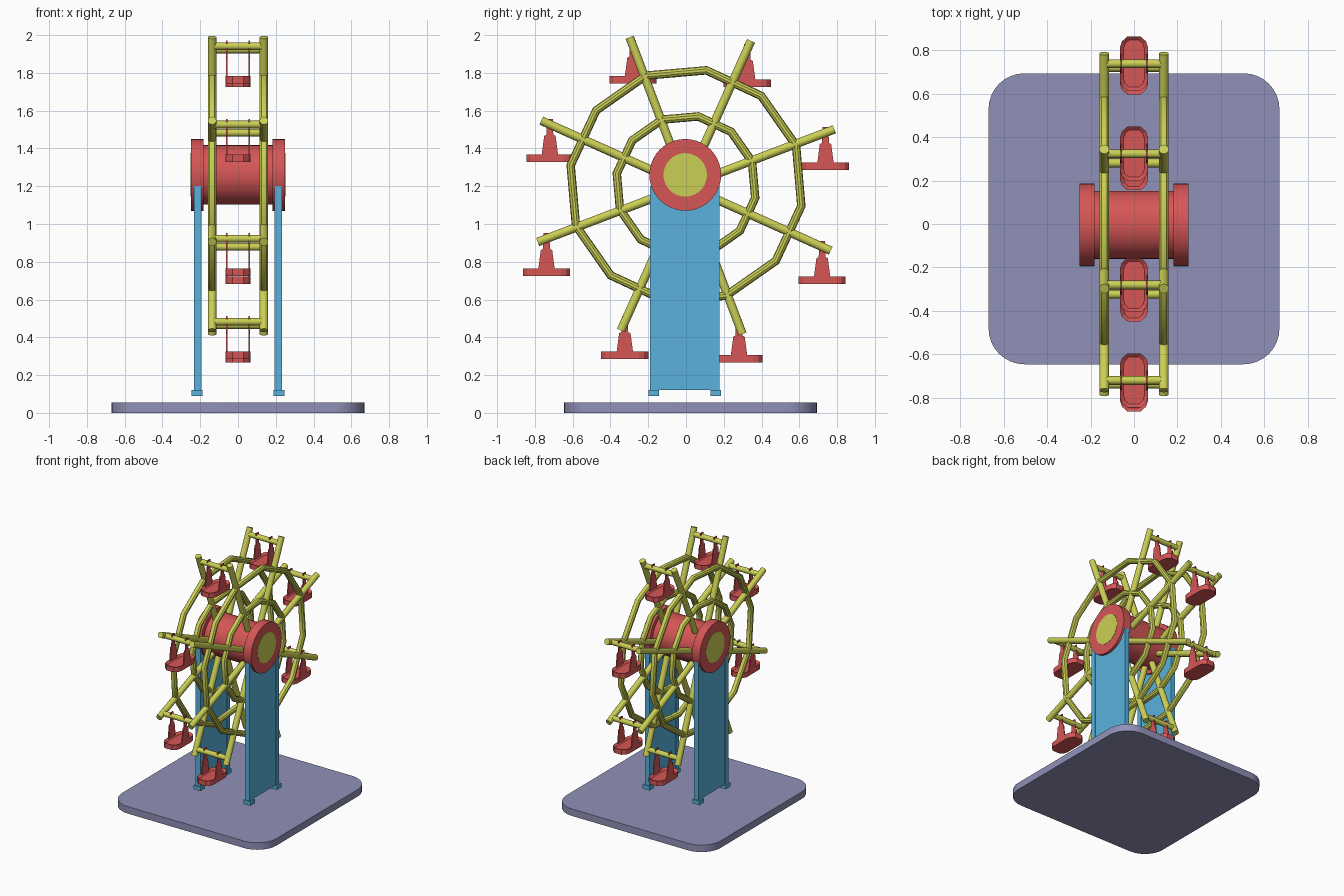
import bpy, bmesh, math
from mathutils import Vector

if "Cube" in bpy.data.objects:
    bpy.data.objects.remove(bpy.data.objects["Cube"])


def material(name, rgb):
    m = bpy.data.materials.new(name)
    m.diffuse_color = (*rgb, 1)
    m.use_nodes = True
    m.node_tree.nodes["Principled BSDF"].inputs["Base Color"].default_value = m.diffuse_color
    return m


YELLOW = material("yellow", (0.60, 0.63, 0.09))
RED = material("red", (0.67, 0.093, 0.093))
BLUE = material("blue", (0.10, 0.44, 0.72))
LILAC = material("lilac", (0.28, 0.28, 0.48))

WHEEL_Z = 1.203      # wheel centre height
WHEEL_X = 0.137      # side frames at +/- this x
HUB = Vector((0, -0.004, 1.26))
START = math.radians(20.8)


def finish(bm, name, mat, smooth=False):
    bmesh.ops.recalc_face_normals(bm, faces=bm.faces)
    me = bpy.data.meshes.new(name)
    bm.to_mesh(me)
    bm.free()
    me.materials.append(mat)
    ob = bpy.data.objects.new(name, me)
    bpy.context.collection.objects.link(ob)
    if smooth:
        bpy.ops.object.select_all(action='DESELECT')
        ob.select_set(True)
        bpy.context.view_layer.objects.active = ob
        bpy.ops.object.shade_smooth_by_angle(angle=math.radians(35))
    return ob


def rod(name, a, b, r, mat, sides=12):
    a, b = Vector(a), Vector(b)
    bm = bmesh.new()
    bmesh.ops.create_cone(bm, cap_ends=True, segments=sides, radius1=r, radius2=r, depth=(b - a).length)
    rot = (b - a).to_track_quat('Z', 'Y').to_matrix()
    for v in bm.verts:
        v.co = rot @ v.co + (a + b) / 2
    return finish(bm, name, mat, True)


def box(name, lo, hi, mat):
    bm = bmesh.new()
    bmesh.ops.create_cube(bm, size=1)
    lo, hi = Vector(lo), Vector(hi)
    for v in bm.verts:
        v.co = (lo + hi) / 2 + v.co * (hi - lo)
    return finish(bm, name, mat)


def prism(points, depth):
    """Closed outline of 3D points, extruded along a vector."""
    bm = bmesh.new()
    f = bm.faces.new([bm.verts.new(p) for p in points])
    ext = bmesh.ops.extrude_face_region(bm, geom=[f], use_keep_orig=True)
    bmesh.ops.translate(bm, vec=depth, verts=[g for g in ext['geom'] if isinstance(g, bmesh.types.BMVert)])
    bmesh.ops.recalc_face_normals(bm, faces=bm.faces)
    return bm


def on_wheel(x, r, angle):
    return Vector((x, r * math.cos(angle), WHEEL_Z + r * math.sin(angle)))


def ring(name, x, radius, tube, sides=12, tube_sides=10):
    bm = bmesh.new()
    loops = []
    for i in range(sides):
        a = math.radians(20 + 360 / sides * i)
        loops.append([bm.verts.new(on_wheel(x + tube * math.sin(t), radius + tube * math.cos(t), a))
                      for t in (math.tau * j / tube_sides for j in range(tube_sides))])
    for i in range(sides):
        p, q = loops[i], loops[(i + 1) % sides]
        for j in range(tube_sides):
            k = (j + 1) % tube_sides
            bm.faces.new((p[j], p[k], q[k], q[j]))
    # smooth around the tube, crisp at the bends
    ob = finish(bm, name, YELLOW, True)
    return ob


# base plate with rounded corners
R, HX, HY, CY = 0.165, 0.67, 0.67, 0.024
outline = []
for k, (sx, sy) in enumerate(((1, 1), (-1, 1), (-1, -1), (1, -1))):
    for j in range(9):
        a = math.pi / 2 * (k + j / 8)
        outline.append((sx * (HX - R) + R * math.cos(a), CY + sy * (HY - R) + R * math.sin(a), 0))
finish(prism(outline, Vector((0, 0, 0.055))), "base_plate", LILAC, True)

# towers: panel between two edge columns, each column on a foot
for s in (-1, 1):
    def slab(name, x0, x1, y0, y1, z0, z1):
        box(name, (min(s * x0, s * x1), y0, z0), (max(s * x0, s * x1), y1, z1), BLUE)
    slab("tower_panel", 0.198, 0.229, -0.155, 0.142, 0.12, 1.2)
    for y0, y1 in ((-0.19, -0.152), (0.139, 0.177)):
        slab("tower_column", 0.194, 0.234, y0, y1, 0.12, 1.2)
        slab("tower_foot", 0.187, 0.246, y0 - 0.009, y1 + 0.009, 0.09, 0.122)

# hub drum, flanges and end caps
X = Vector((1, 0, 0))
rod("hub_drum", HUB - X * 0.19, HUB + X * 0.19, 0.157, RED, 40)
for s in (-1, 1):
    rod("hub_flange", HUB + X * s * 0.183, HUB + X * s * 0.25, 0.19, RED, 40)
    rod("hub_cap", HUB + X * s * 0.247, HUB + X * s * 0.252, 0.115, YELLOW, 40)

# wheel frames: through spokes and two twelve-sided rings
for s in (-1, 1):
    x = s * WHEEL_X
    for i in range(4):
        a = START + i * math.pi / 4
        rod("spoke", on_wheel(x, -0.84, a), on_wheel(x, 0.84, a), 0.023, YELLOW)
    ring("outer_ring", x, 0.62, 0.023)
    ring("inner_ring", x, 0.372, 0.023)

# crossbars, each carrying a hanging gondola
corner = ((0.065, 0.075), (0.056, 0.102), (0.03, 0.125))
hull = list(corner) + [(-x, y) for x, y in reversed(corner)]
hull += [(-x, -y) for x, y in hull]
side = ((0.044, -0.165), (0.030, -0.06), (0.018, -0.055), (0.016, 0.03))
hanger = list(side) + [(-y, z) for y, z in reversed(side)]
for i in range(8):
    c = on_wheel(0, 0.79, START + i * math.pi / 4)
    rod("crossbar", c - X * WHEEL_X, c + X * WHEEL_X, 0.02, YELLOW)

    # boat-shaped seat with a shallow recess
    bm = prism([(x, c.y + y, c.z - 0.198) for x, y in hull], Vector((0, 0, 0.04)))
    top = max(bm.faces, key=lambda f: f.calc_center_median().z)
    bmesh.ops.inset_individual(bm, faces=[top], thickness=0.018)
    bmesh.ops.translate(bm, vec=(0, 0, -0.015), verts=top.verts)
    finish(bm, "gondola_seat", RED)

    # stepped hanger plates on both sides
    for s in (-1, 1):
        bm = prism([(s * 0.055, c.y + y, c.z + z) for y, z in hanger], Vector((s * 0.008, 0, 0)))
        finish(bm, "gondola_hanger", RED)
